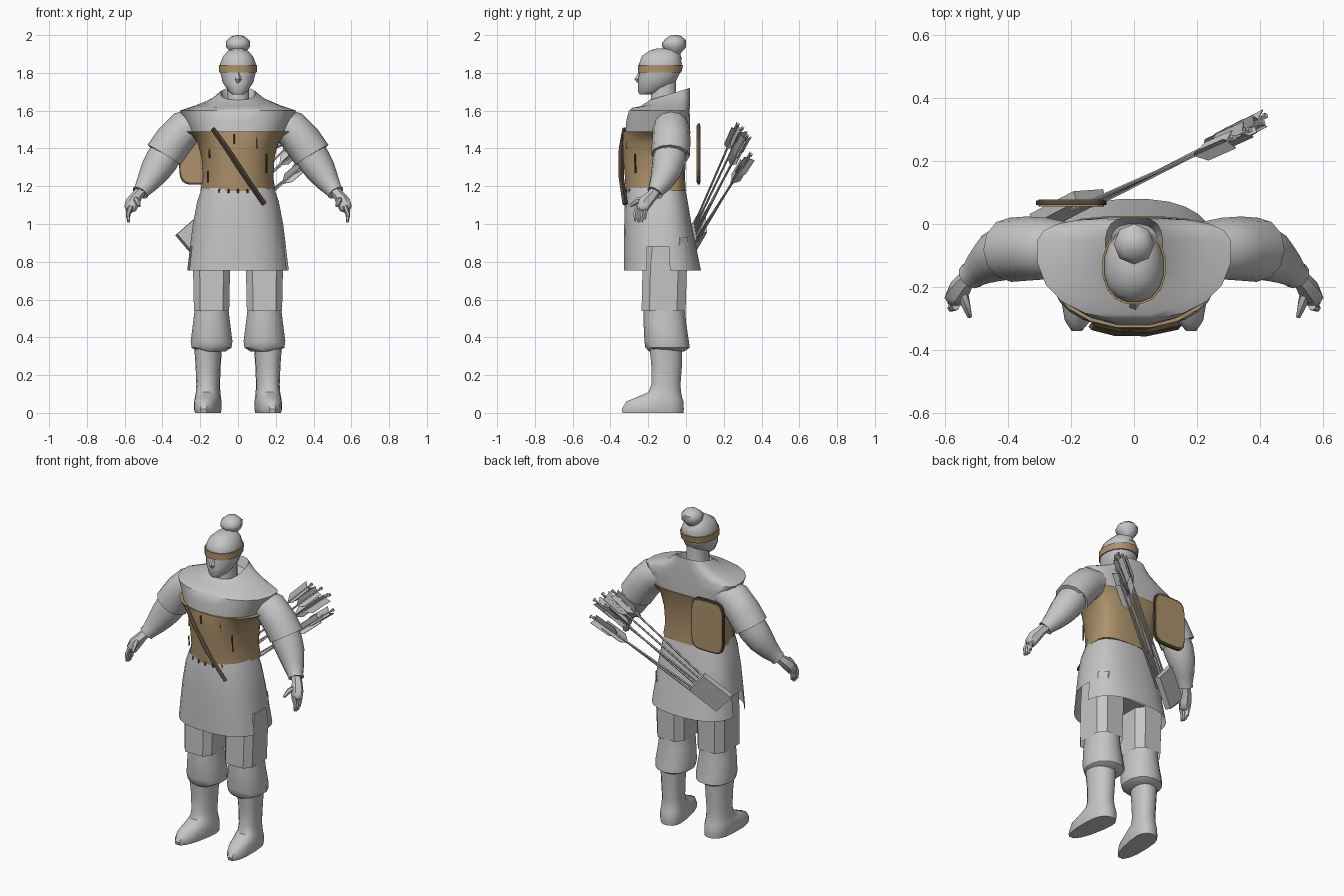
import bpy, bmesh, math
from mathutils import Vector, Matrix

if "Cube" in bpy.data.objects:
    bpy.data.objects.remove(bpy.data.objects["Cube"])


def material(name, rgb):
    m = bpy.data.materials.new(name)
    m.diffuse_color = (*rgb, 1)
    m.use_nodes = True
    m.node_tree.nodes["Principled BSDF"].inputs["Base Color"].default_value = m.diffuse_color
    return m


GREY = material("grey cloth", (0.56, 0.56, 0.56))
TAN = material("tan leather", (0.42, 0.29, 0.15))
DARK = material("dark brown strap", (0.09, 0.065, 0.04))


def finish(name, bm, mat, angle=40):
    bmesh.ops.recalc_face_normals(bm, faces=bm.faces)
    me = bpy.data.meshes.new(name)
    bm.to_mesh(me)
    bm.free()
    me.materials.append(mat)
    if angle:
        me.polygons.foreach_set("use_smooth", [True] * len(me.polygons))
        me.set_sharp_from_angle(angle=math.radians(angle))
    ob = bpy.data.objects.new(name, me)
    bpy.context.collection.objects.link(ob)
    return ob


def bridge(bm, rings, caps=True):
    loops = [[bm.verts.new(p) for p in r] for r in rings]
    n = len(loops[0])
    for a, b in zip(loops, loops[1:]):
        for i in range(n):
            j = (i + 1) % n
            bm.faces.new((a[i], a[j], b[j], b[i]))
    if caps:
        bm.faces.new(loops[0])
        bm.faces.new(loops[-1])


def power(v, n):
    return math.copysign(abs(v) ** (2 / n), v)


def ring(z, rx, yf, yb, tilt=0, yc=None, cx=0, skew=0, nf=2.2, nb=2.2, n=20):
    """Horizontal outline with separate front and back depth."""
    yc = (yf + yb) / 2 if yc is None else yc
    pts = []
    for i in range(n):
        a = math.tau * (i + 0.5) / n
        c, s = math.cos(a), math.sin(a)
        e = nb if s > 0 else nf
        y = yc + ((yb - yc) if s > 0 else (yc - yf)) * power(s, e)
        x = cx + rx * power(c, e) - skew * (y - yc)
        pts.append((x, y, z + tilt * (y - yc)))
    return pts


def loft(name, rows, mat=GREY, caps=True, angle=40, **kw):
    bm = bmesh.new()
    bridge(bm, [ring(*r, **kw) for r in rows], caps)
    return finish(name, bm, mat, angle)


def tube_into(bm, path, n=8):
    """Rings of (x, y, z, radius) set square to the path."""
    pts = [Vector(p[:3]) for p in path]
    rings = []
    for k, p in enumerate(pts):
        d = (pts[min(k + 1, len(pts) - 1)] - pts[max(k - 1, 0)]).normalized()
        u = d.cross(Vector((0, 1, 0))).normalized()
        v = d.cross(u)
        r = path[k][3]
        rings.append([p + r * (math.cos(math.tau * i / n) * u + math.sin(math.tau * i / n) * v)
                      for i in range(n)])
    bridge(bm, rings)


def tube(name, paths, mat=GREY, n=8, s=1, angle=50):
    bm = bmesh.new()
    for path in paths:
        tube_into(bm, [(s * x, y, z, r) for x, y, z, r in path], n)
    return finish(name, bm, mat, angle)


# head, nose, neck, topknot and headband
loft("head", [(1.685, .03, -.245, -.18), (1.70, .05, -.255, -.12), (1.75, .083, -.255, -.055),
              (1.80, .095, -.25, -.03), (1.85, .096, -.25, -.02), (1.89, .08, -.235, -.03),
              (1.92, .05, -.19, -.05), (1.93, .02, -.15, -.08)], n=16)
tube("nose", [[(0, -.243, 1.80, .008), (0, -.256, 1.765, .018), (0, -.25, 1.75, .01)]], n=5)
loft("neck", [(1.55, .07, -.19, -.03), (1.65, .06, -.19, -.05), (1.76, .06, -.18, -.05)], n=12)
tube("topknot", [[(0, -.07, 1.88, .05), (0, -.065, 1.905, .035), (0, -.063, 1.935, .062),
                  (0, -.064, 1.965, .065), (0, -.07, 1.988, .042), (0, -.072, 1.999, .012)]])
loft("headband", [(1.803, .101, -.257, -.022), (1.843, .102, -.257, -.013)], TAN, n=16)

# shoulder mantle with raised collar
loft("mantle", [(1.475, .25, -.325, .02), (1.55, .285, -.318, .022), (1.60, .31, -.305, .02),
                (1.625, .23, -.29, .022, .05), (1.655, .145, -.245, .022, .2),
                (1.69, .092, -.19, .022, .3), (1.64, .075, -.17, .0, .3)],
     yc=-.08, nf=2.3, nb=3)

# leather cuirass, flaring under the arms
loft("cuirass", [(1.175, .20, -.322, .0), (1.25, .188, -.326, -.005), (1.35, .195, -.335, .0),
                 (1.43, .215, -.338, .012), (1.465, .245, -.336, .02), (1.49, .285, -.332, .026)],
     TAN, yc=-.1, nf=2.2, nb=3)

# lacing ties and the small tabs along the waist
bm = bmesh.new()
for x, z, h in ((-.15, 1.41, .12), (-.02, 1.45, .05), (.10, 1.43, .06), (.15, 1.32, .10), (-.16, 1.25, .06)):
    y = -.1 - .236 * (1 - (abs(x) / .2) ** 2.2) ** (1 / 2.2)
    tube_into(bm, [(x, y, z - h / 2, .005), (x, y - .003, z + h / 2, .005)], 4)
for i in range(7):
    x = -.15 + .05 * i
    y = -.1 - .222 * (1 - (abs(x) / .2) ** 2.2) ** (1 / 2.2)
    tube_into(bm, [(x, y, 1.165, .006), (x, y, 1.185, .006)], 4)
finish("lacing", bm, DARK, 0)

# diagonal chest strap
tube("chest_strap", [[(-.135, -.325, 1.505, .012), (-.06, -.342, 1.40, .014),
                      (.04, -.343, 1.25, .014), (.14, -.322, 1.105, .014)]], DARK, n=4, angle=0)

# tunic skirt, slit open at both hips
bm = bmesh.new()
bridge(bm, [ring(*r, yc=-.12, nf=2.5, nb=2.5, n=28) for r in (
    (1.19, .192, -.315, -.005), (1.12, .217, -.325, .01), (1.0, .24, -.328, .03),
    (.88, .255, -.33, .055), (.755, .27, -.33, .08))], caps=False)
slit = [f for f in bm.faces if f.calc_center_median().z < .88
        and abs(f.calc_center_median().x) > .2 and -.22 < f.calc_center_median().y < -.07]
bmesh.ops.delete(bm, geom=slit, context='FACES')
finish("skirt", bm, GREY)
loft("hips", [(1.15, .17, -.28, -.03), (.80, .21, -.26, .01)], n=16)

FINGERS = [(-.027, .0), (-.009, -.008), (.009, -.006), (.025, .012)]

for side, s in (("right", 1), ("left", -1)):
    # leg: flat thigh guard, bloused knee, boot with turned-out toe
    loft(side + "_thigh_guard", [(.93, .10, -.22, .015), (.76, .102, -.235, .01), (.54, .097, -.24, .003)],
         caps=False, angle=0, cx=s * .14, nf=4, nb=3.5, n=8)
    loft(side + "_trouser", [(.85, .085, -.21, -.01), (.56, .09, -.225, -.005), (.48, .10, -.225, .0),
                             (.38, .113, -.22, .015), (.345, .108, -.215, .02), (.325, .075, -.195, -.01)],
         cx=s * .14, n=14)
    rows = [(.35, .073, -.195, -.018), (.25, .066, -.185, -.02), (.15, .062, -.185, -.028),
            (.11, .064, -.20, -.025), (.085, .067, -.26, -.02), (.06, .07, -.32, -.012),
            (.02, .07, -.345, -.01), (0, .066, -.34, -.012)]
    loft(side + "_boot", rows, yc=-.10, cx=s * .158, skew=s * .1, n=16)

    # arm: wide upper sleeve, gathered forearm, hand
    tube(side + "_upper_sleeve", [[(.21, -.08, 1.53, .085), (.28, -.078, 1.505, .098),
                                   (.34, -.078, 1.44, .102), (.392, -.082, 1.365, .102),
                                   (.38, -.082, 1.375, .08)]], n=12, s=s)
    tube(side + "_forearm", [[(.36, -.08, 1.41, .085), (.405, -.09, 1.335, .088), (.44, -.105, 1.28, .08),
                              (.475, -.13, 1.225, .063), (.508, -.158, 1.178, .045),
                              (.518, -.165, 1.165, .045), (.51, -.16, 1.175, .03)]], n=12, s=s)
    paths = [[(.505, -.155, 1.185, .028), (.535, -.18, 1.15, .03), (.558, -.215, 1.115, .038),
              (.572, -.235, 1.08, .033), (.576, -.24, 1.07, .02)]]
    for dy, dz in FINGERS:
        paths.append([(.566, -.235 + dy, 1.095, .013), (.582, -.24 + dy, 1.055 + dz, .012),
                      (.579, -.243 + dy, 1.015 + dz * .8, .007)])
    paths.append([(.545, -.21, 1.13, .016), (.535, -.255, 1.125, .016), (.522, -.295, 1.095, .008)])
    tube(side + "_hand", paths, n=6, s=s)


# woven pack on the back with a dark rim
def plate(name, scale, y0, y1, mat):
    bm = bmesh.new()
    out = [(-.2 + .112 * scale * power(math.cos(math.tau * i / 28), 5),
            1.37 + .162 * scale * power(math.sin(math.tau * i / 28), 5)) for i in range(28)]
    bridge(bm, [[(x, y, z) for x, z in out] for y in (y0, y1)])
    finish(name, bm, mat, 0)


plate("pack_rim", 1, .060, .074, DARK)
plate("pack_panel", .93, .056, .078, TAN)

# quiver hung behind the hip
axis = Vector((.6, .31, .53)).normalized()
wide = Vector((.55, 0, -.83))
wide = (wide - axis * wide.dot(axis)).normalized()
thick = axis.cross(wide)
bm = bmesh.new()
bmesh.ops.create_cube(bm, size=1)
rot = Matrix((axis, wide, thick)).transposed().to_4x4()
bm.transform(Matrix.Translation((-.21, .055, .95)) @ rot @ Matrix.Diagonal((.2, .145, .035, 1)))
finish("quiver", bm, GREY, 0)

# fanned arrows with three-vaned fletching
shafts, vanes = bmesh.new(), bmesh.new()
ENDS = [(.32, .275, 1.53), (.37, .30, 1.51), (.41, .325, 1.47), (.35, .30, 1.44),
        (.42, .345, 1.37), (.37, .31, 1.33)]
for k, end in enumerate(ENDS):
    b = Vector(end)
    a = Vector((-.20 + .016 * k, .045 + .003 * k, 1.0 - .018 * k))
    d = (b - a).normalized()
    tube_into(shafts, [(*a, .006), (*b, .006)], 5)
    tube_into(shafts, [(*(b - d * .012), .010), (*b, .010)], 5)
    u = d.cross(Vector((0, 1, 0))).normalized()
    v = d.cross(u)
    for j in range(3):
        t = math.tau * j / 3 + .5 * k
        o = math.cos(t) * u + math.sin(t) * v
        w = d.cross(o) * .0015
        profile = [(-.19, .004), (-.15, .034), (-.02, .034), (-.035, .004)]
        bridge(vanes, [[b + d * l + o * r + q for l, r in profile] for q in (w, -w)])
finish("arrow_shafts", shafts, GREY, 50)
finish("arrow_fletching", vanes, GREY, 0)
